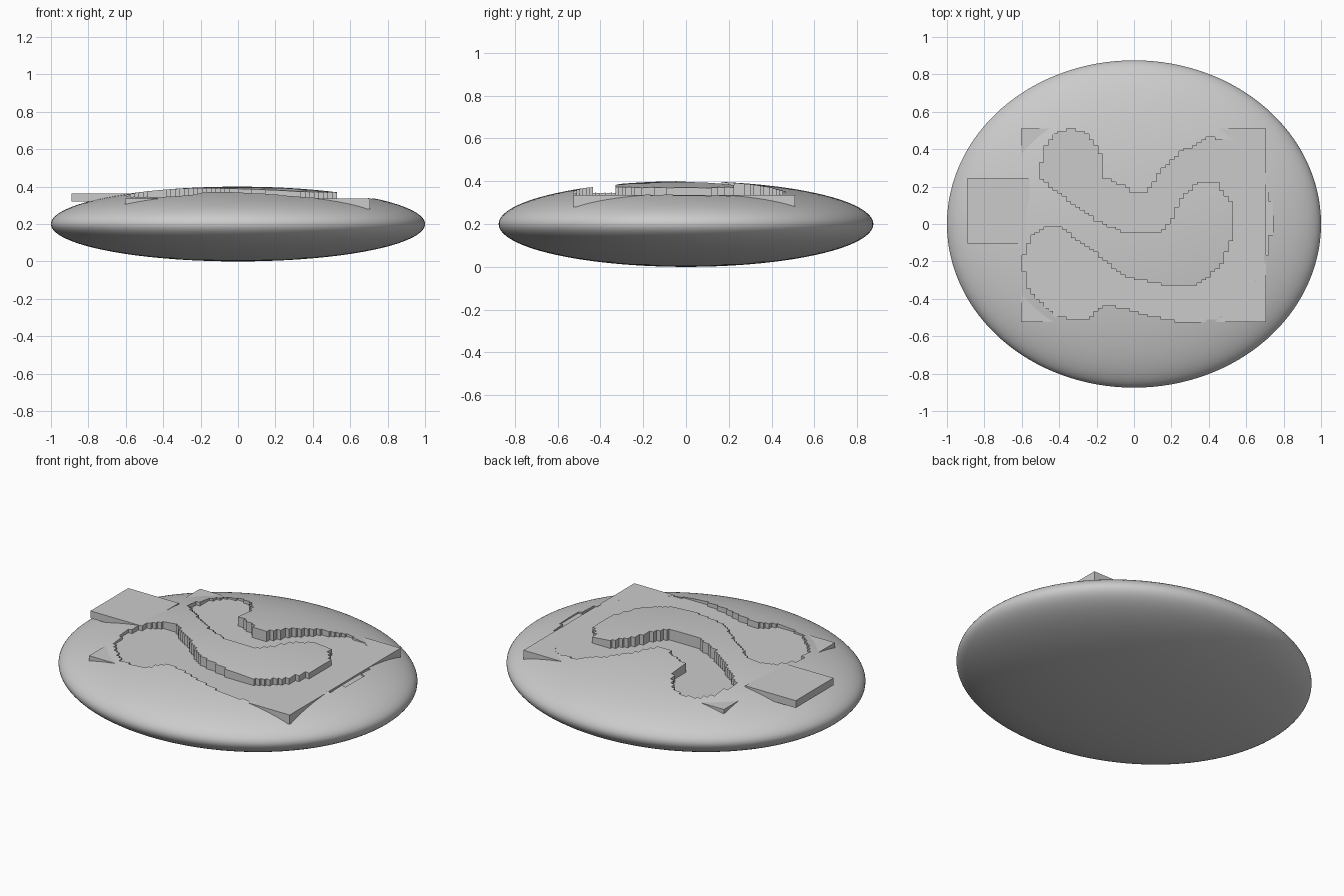
import bpy, bmesh
from mathutils import Vector

if "Cube" in bpy.data.objects:
    bpy.data.objects.remove(bpy.data.objects["Cube"])


def box(name, x0, x1, y0, y1, z0, z1):
    bpy.ops.mesh.primitive_cube_add(size=1, location=((x0 + x1) / 2, (y0 + y1) / 2, (z0 + z1) / 2))
    ob = bpy.context.object
    ob.name = name
    ob.scale = (x1 - x0, y1 - y0, z1 - z0)
    bpy.ops.object.transform_apply(location=False, rotation=False, scale=True)
    return ob


def stepped_loop(pts, sx, sy):
    """Closed outline resampled and snapped to a small grid, giving stair-step edges."""
    out = []
    for i, a in enumerate(pts):
        a, b = Vector(a), Vector(pts[(i + 1) % len(pts)])
        for k in range(30):
            p = a.lerp(b, k / 30)
            q = (round(p.x / sx), round(p.y / sy))
            if out and q == out[-1]:
                continue
            if out and q[0] != out[-1][0] and q[1] != out[-1][1]:
                out.append((q[0], out[-1][1]))
            out.append(q)
    # remove any spur where the outline doubles back, then repeated points
    changed = True
    while changed:
        changed = False
        for i in range(len(out)):
            if out[i] == out[i - 1]:
                del out[i]
                changed = True
                break
            if out[i] == out[i - 2]:
                for j in sorted({i, (i - 1) % len(out)}, reverse=True):
                    del out[j]
                changed = True
                break
    return [(x * sx, y * sy) for x, y in out]


# Smooth pebble body
bpy.ops.mesh.primitive_uv_sphere_add(segments=128, ring_count=64, radius=1, location=(0, 0, 0.2))
body = bpy.context.object
body.name = "pebble_body"
body.scale = (1, 0.875, 0.2)
bpy.ops.object.transform_apply(location=False, rotation=False, scale=True)

# Outline of the winding groove
outline = [
    (-0.51, 0.25), (-0.48, 0.40), (-0.42, 0.49), (-0.34, 0.51), (-0.25, 0.48), (-0.18, 0.38),
    (-0.17, 0.25), (-0.09, 0.22), (0, 0.165), (0.07, 0.165), (0.14, 0.28), (0.25, 0.39),
    (0.40, 0.46), (0.52, 0.45), (0.63, 0.36), (0.70, 0.23), (0.735, 0.10), (0.735, -0.05),
    (0.69, -0.25), (0.61, -0.40), (0.48, -0.50), (0.31, -0.53), (0.12, -0.50), (-0.02, -0.46),
    (-0.16, -0.43), (-0.26, -0.52), (-0.42, -0.49), (-0.56, -0.36), (-0.60, -0.20),
    (-0.55, -0.06), (-0.48, -0.02), (-0.40, -0.02), (-0.22, -0.14), (-0.06, -0.28),
    (0.20, -0.335), (0.35, -0.32), (0.46, -0.22), (0.53, -0.06), (0.53, 0.10), (0.44, 0.23),
    (0.34, 0.22), (0.24, 0.13), (0.20, 0.02), (0.14, -0.04), (-0.06, -0.04), (-0.20, 0.02),
    (-0.35, 0.13)]

# Groove cutter
bm = bmesh.new()
base = bm.faces.new([bm.verts.new((x, y, 0.325)) for x, y in stepped_loop(outline, 0.024, 0.015)])
top = bmesh.ops.extrude_face_region(bm, geom=[base])
bmesh.ops.translate(bm, vec=(0, 0, 0.2), verts=[g for g in top["geom"] if isinstance(g, bmesh.types.BMVert)])
bmesh.ops.recalc_face_normals(bm, faces=bm.faces)
mesh = bpy.data.meshes.new("groove_cutter")
bm.to_mesh(mesh)
bm.free()
cutter = bpy.data.objects.new("groove_cutter", mesh)
cutter.hide_render = True
bpy.context.collection.objects.link(cutter)

mod = body.modifiers.new("groove", "BOOLEAN")
mod.operation = "DIFFERENCE"
mod.solver = "EXACT"
mod.object = cutter
bpy.context.view_layer.objects.active = body
bpy.ops.object.modifier_apply(modifier=mod.name)
bpy.data.objects.remove(cutter)
bpy.ops.object.select_all(action="DESELECT")
body.select_set(True)
bpy.ops.object.shade_smooth_by_angle(angle=0.5)

# Flat inlay forming the groove floor, its corners peeking out of the body
box("groove_floor", -0.605, 0.705, -0.525, 0.51, 0.28, 0.335)

# Side tab sticking out at the left
box("side_tab", -0.89, -0.56, -0.105, 0.247, 0.32, 0.363)
